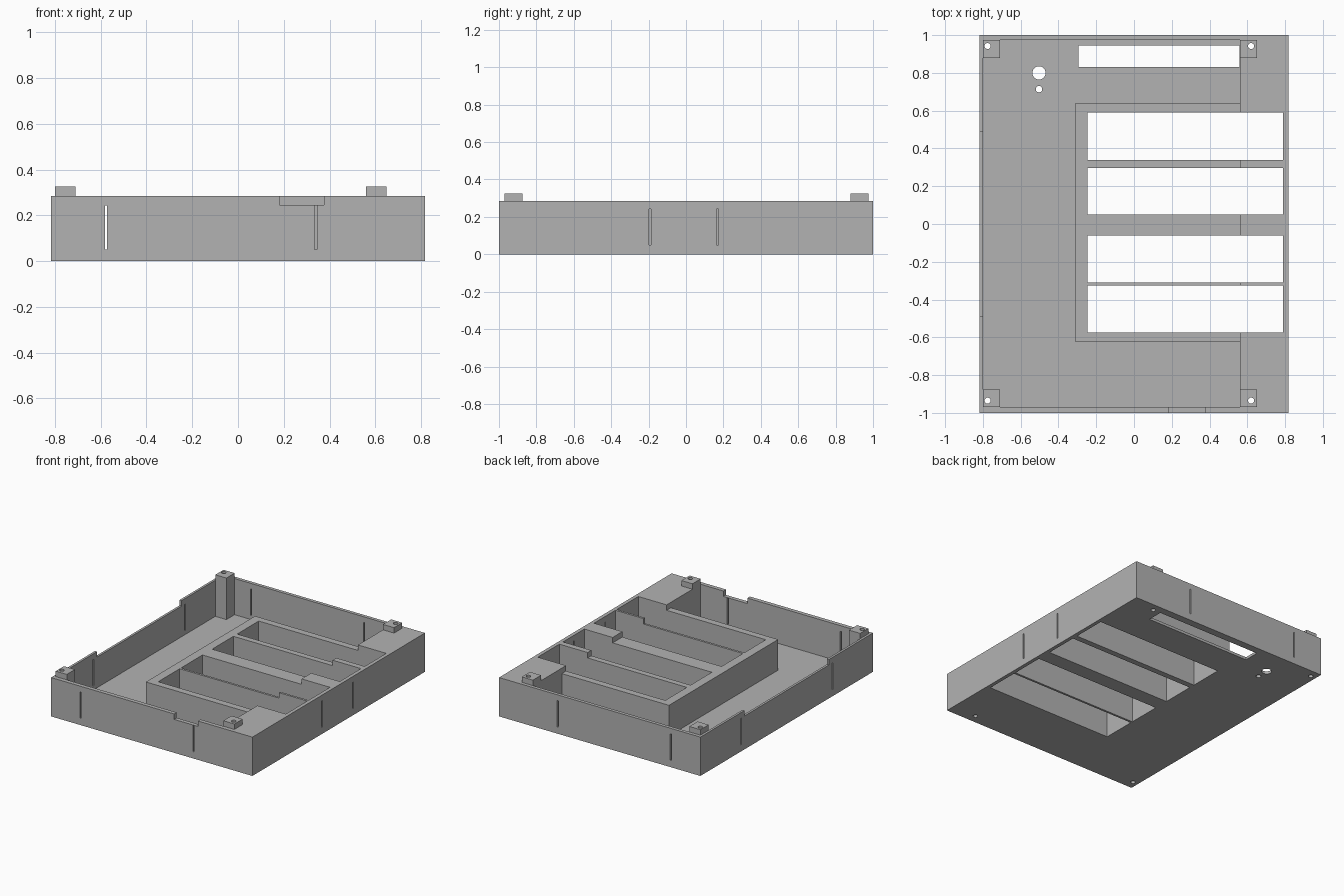
import bpy

cube = bpy.data.objects.get("Cube")
if cube:
    bpy.data.objects.remove(cube, do_unlink=True)

GREY = (0.45, 0.45, 0.45, 1)
mat = bpy.data.materials.new("plain grey")
mat.use_nodes = True
mat.diffuse_color = GREY
mat.node_tree.nodes["Principled BSDF"].inputs["Base Color"].default_value = GREY

W, TOP, RIM = 0.817, 0.285, 0.245      # half width, wall top, notch and bay height
FLOOR = 0.02
IN_L, DECK, IN_F, IN_B = -0.80, 0.56, -0.97, 0.975


def box(name, x0, x1, y0, y1, z0, z1):
    bpy.ops.mesh.primitive_cube_add(
        size=1, location=((x0 + x1) / 2, (y0 + y1) / 2, (z0 + z1) / 2))
    ob = bpy.context.object
    ob.name = name
    ob.scale = (x1 - x0, y1 - y0, z1 - z0)
    bpy.ops.object.transform_apply(location=True, rotation=False, scale=True)
    ob.data.materials.append(mat)
    return ob


def drill(x, y, r):
    bpy.ops.mesh.primitive_cylinder_add(vertices=24, radius=r, depth=1, location=(x, y, 0))
    return bpy.context.object


def combine(target, tool, operation):
    mod = target.modifiers.new(operation, 'BOOLEAN')
    mod.operation, mod.solver, mod.object = operation, 'EXACT', tool
    bpy.context.view_layer.objects.active = target
    bpy.ops.object.modifier_apply(modifier=mod.name)
    bpy.data.objects.remove(tool, do_unlink=True)


# Tray with a solid raised deck along one side
tray = box("tray", -W, W, -1, 1, 0, TOP)
combine(tray, box("cavity", IN_L, DECK, IN_F, IN_B, FLOOR, 1), 'DIFFERENCE')

# Raised block that frames the four bays
combine(tray, box("bay_block", -0.31, DECK + 0.02, -0.625, 0.64, FLOOR / 2, RIM), 'UNION')

# Corner posts
for x0 in (IN_L, DECK):
    for y0 in (IN_F, IN_B - 0.095):
        combine(tray, box("post", x0, x0 + 0.09, y0, y0 + 0.095, FLOOR / 2, 0.325), 'UNION')

# Bays and the rear window, open through the floor
for y0, y1 in ((0.34, 0.59), (0.05, 0.297), (-0.31, -0.062), (-0.575, -0.326)):
    combine(tray, box("bay", -0.245, 0.79, y0, y1, -1, 1), 'DIFFERENCE')
combine(tray, box("window", -0.295, DECK - 0.001, 0.83, 0.945, -1, 0.1), 'DIFFERENCE')

# Notches in the wall tops
combine(tray, box("front_notch", 0.182, 0.375, -1.1, IN_F + 0.01, RIM, 1), 'DIFFERENCE')
combine(tray, box("side_notch", -1, IN_L + 0.01, -0.49, 0.49, RIM, 1), 'DIFFERENCE')

# Narrow vertical slots through all four walls
S0, S1, H = 0.05, 0.243, 0.005
for x in (-0.577, 0.34):
    for y0, y1 in ((-1.1, IN_F + 0.01), (IN_B - 0.01, 1.1)):
        combine(tray, box("slot", x - H, x + H, y0, y1, S0, S1), 'DIFFERENCE')
for y, x0, x1 in ((-0.53, -1, -0.79), (0.53, -1, -0.79), (-0.193, 0.78, 1), (0.168, 0.78, 1)):
    combine(tray, box("slot", x0, x1, y - H, y + H, S0, S1), 'DIFFERENCE')

# Screw holes through the posts, and two round holes in the floor
for x in (-0.775, 0.62):
    for y in (-0.935, 0.942):
        combine(tray, drill(x, y, 0.016), 'DIFFERENCE')
combine(tray, drill(-0.503, 0.8, 0.035), 'DIFFERENCE')
combine(tray, drill(-0.503, 0.714, 0.017), 'DIFFERENCE')

# One flat material on the whole part
tray.data.materials.clear()
tray.data.materials.append(mat)
for face in tray.data.polygons:
    face.material_index = 0
    face.use_smooth = False
